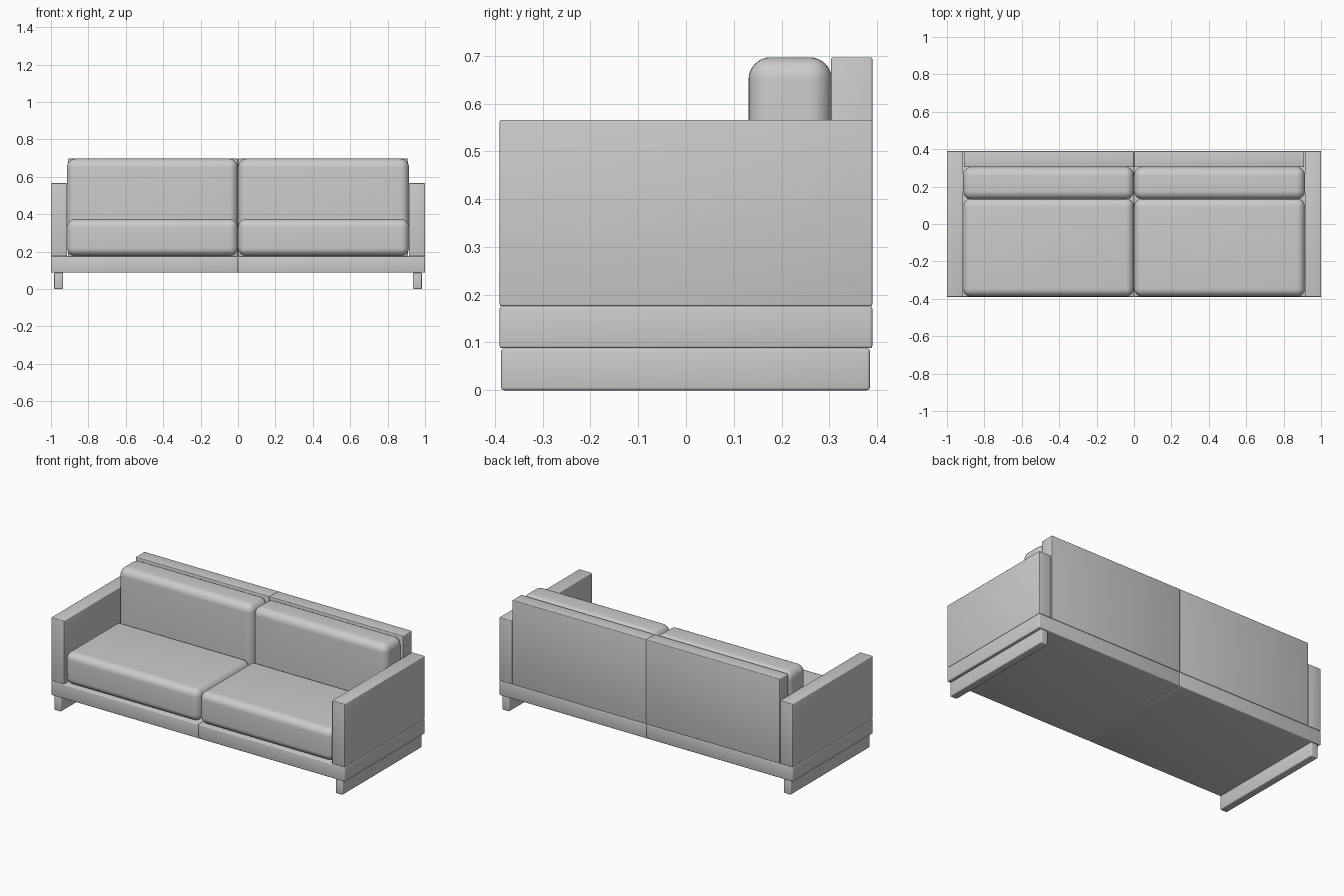
import bpy
import bmesh

if "Cube" in bpy.data.objects:
    bpy.data.objects.remove(bpy.data.objects["Cube"])


def block(name, x, y, z, radius, segments):
    """Rounded box given as (min, max) ranges on each axis."""
    bm = bmesh.new()
    bmesh.ops.create_cube(bm, size=1)
    for v in bm.verts:
        v.co = [r[0] + (c + 0.5) * (r[1] - r[0]) for c, r in zip(v.co, (x, y, z))]
    mesh = bpy.data.meshes.new(name)
    bm.to_mesh(mesh)
    bm.free()
    obj = bpy.data.objects.new(name, mesh)
    bpy.context.collection.objects.link(obj)
    bevel = obj.modifiers.new("rounding", "BEVEL")
    bevel.width = radius
    bevel.segments = segments
    bpy.ops.object.select_all(action="DESELECT")
    obj.select_set(True)
    bpy.context.view_layer.objects.active = obj
    bpy.ops.object.modifier_apply(modifier=bevel.name)
    bpy.ops.object.shade_smooth_by_angle()
    return obj


# name, x, y, z, edge radius, segments (right half of the sofa)
parts = [
    # runner foot along the depth
    ("foot", (0.935, 0.983), (-0.387, 0.385), (0.0, 0.088), 0.006, 3),
    # base plinth
    ("base", (0.0, 1.0), (-0.39, 0.39), (0.088, 0.176), 0.005, 3),
    # slab armrest
    ("armrest", (0.913, 1.0), (-0.39, 0.39), (0.176, 0.566), 0.004, 3),
    # back panel
    ("back_panel", (0.0, 0.91), (0.304, 0.39), (0.176, 0.697), 0.004, 3),
    # seat cushion
    ("seat_cushion", (0.001, 0.914), (-0.388, 0.136), (0.177, 0.374), 0.043, 8),
    # back cushion
    ("back_cushion", (0.001, 0.914), (0.131, 0.305), (0.177, 0.697), 0.046, 8),
]

# build each part on both sides
for name, x, y, z, radius, segments in parts:
    block("right_" + name, x, y, z, radius, segments)
    block("left_" + name, (-x[1], -x[0]), y, z, radius, segments)
